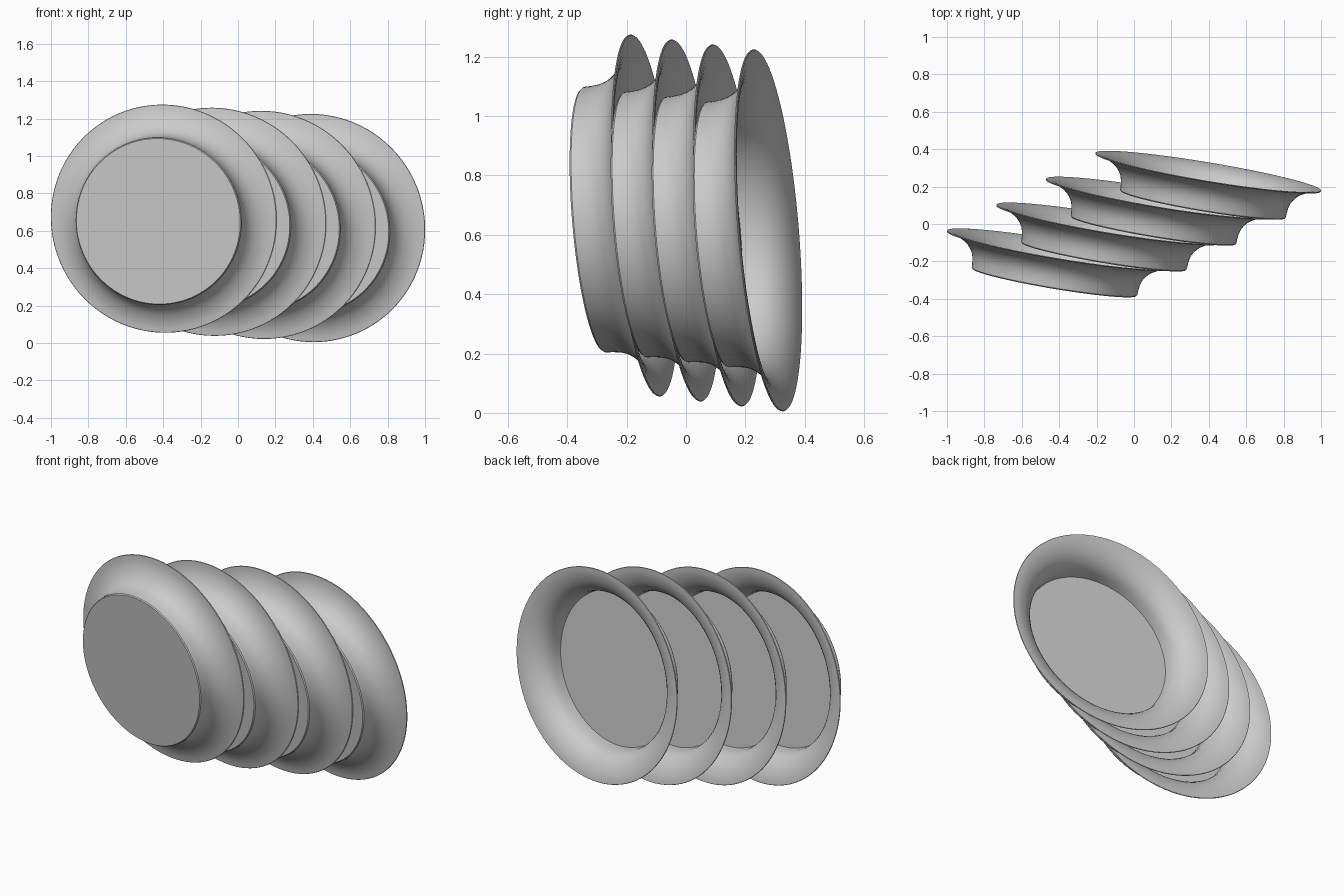
import bpy, bmesh, math
from mathutils import Vector

if "Cube" in bpy.data.objects:
    bpy.data.objects.remove(bpy.data.objects["Cube"])

SEGMENTS = 96
# plate cross-section: (radius, height above the base)
OUTER = [(0.444, 0.0), (0.449, 0.006), (0.450, 0.03), (0.454, 0.06), (0.462, 0.085),
         (0.474, 0.105), (0.490, 0.124), (0.510, 0.140), (0.535, 0.154),
         (0.560, 0.164), (0.585, 0.170), (0.610, 0.173)]
INNER = [(0.612, 0.176), (0.610, 0.179), (0.585, 0.177), (0.560, 0.171), (0.533, 0.161),
         (0.507, 0.147), (0.486, 0.130), (0.469, 0.110), (0.456, 0.088),
         (0.448, 0.061), (0.444, 0.03), (0.442, 0.008)]


def plate_mesh():
    bm = bmesh.new()
    rings = []
    for r, h in OUTER + INNER:
        rings.append([bm.verts.new((r * math.cos(a), r * math.sin(a), h))
                      for a in (2 * math.pi * i / SEGMENTS for i in range(SEGMENTS))])
    for low, high in zip(rings, rings[1:]):
        for i in range(SEGMENTS):
            j = (i + 1) % SEGMENTS
            bm.faces.new((low[i], low[j], high[j], high[i]))
    # flat underside and flat inner floor
    bm.faces.new(rings[0][::-1])
    bm.faces.new(rings[-1])
    bmesh.ops.recalc_face_normals(bm, faces=bm.faces)
    mesh = bpy.data.meshes.new("plate")
    bm.to_mesh(mesh)
    bm.free()
    return mesh


# four leaning plates, hollow side to the back
axis = Vector((0.167, 1.0, 0.082)).normalized()
rotation = axis.to_track_quat('Z', 'Y')
first_rim, last_rim = Vector((-0.397, -0.138, 0.665)), Vector((0.397, 0.277, 0.615))
mesh = plate_mesh()
for k in range(4):
    plate = bpy.data.objects.new(f"plate_{k + 1}", mesh)
    bpy.context.collection.objects.link(plate)
    plate.rotation_mode = 'QUATERNION'
    plate.rotation_quaternion = rotation
    plate.location = first_rim.lerp(last_rim, k / 3) - axis * 0.176
    plate.select_set(True)
    bpy.context.view_layer.objects.active = plate
bpy.ops.object.shade_smooth_by_angle(angle=math.radians(35))
